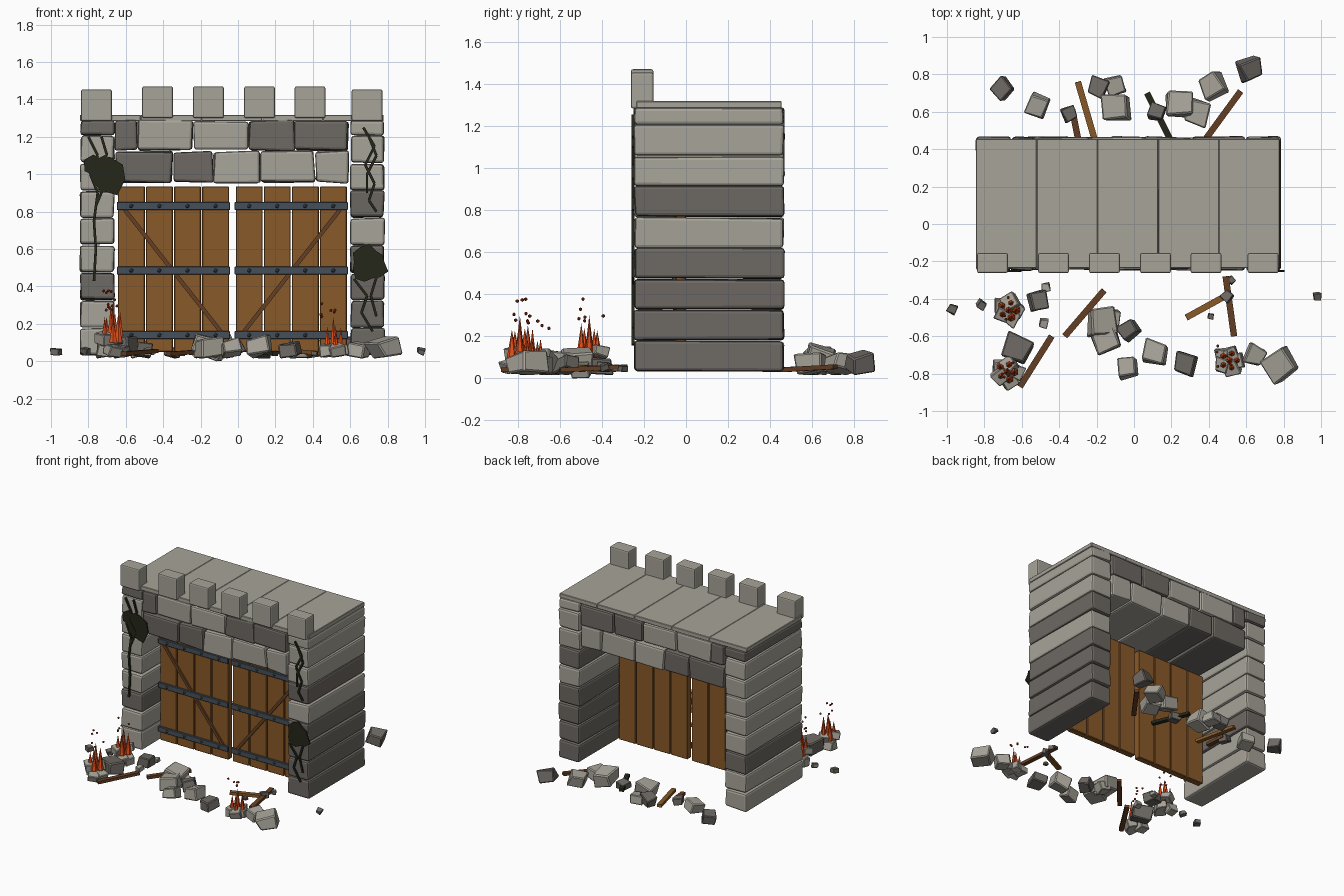
import bpy, bmesh, math, random
from mathutils import Vector, Matrix, Euler

random.seed(7)
if "Cube" in bpy.data.objects:
    bpy.data.objects.remove(bpy.data.objects["Cube"])


def colour(name, r, g, b):
    m = bpy.data.materials.new(name)
    m.use_nodes = True
    m.diffuse_color = (r, g, b, 1)
    m.node_tree.nodes["Principled BSDF"].inputs["Base Color"].default_value = (r, g, b, 1)
    return m


LIGHT = colour("light stone", .39, .37, .32)
DARK = colour("dark stone", .155, .14, .125)
WOOD = colour("door wood", .25, .1, .022)
BROWN = colour("dark wood", .13, .05, .018)
IRON = colour("iron", .06, .08, .1)
FLAME = colour("flame", .8, .08, .01)
EMBER = colour("ember", .32, .035, .01)
VINE = colour("vine", .018, .02, .01)


def finish(bm, name, mat):
    bmesh.ops.recalc_face_normals(bm, faces=bm.faces[:])
    me = bpy.data.meshes.new(name)
    bm.to_mesh(me)
    bm.free()
    me.materials.append(mat)
    ob = bpy.data.objects.new(name, me)
    bpy.context.collection.objects.link(ob)


def block(name, lo, hi, mat, jitter=0.0, bevel=0.0, segments=1):
    """Box between two corners, with wobbly corners and worn edges."""
    lo, hi = Vector(lo), Vector(hi)
    size = Matrix.Diagonal(hi - lo)
    bm = bmesh.new()
    bmesh.ops.create_cube(bm, size=1)
    for v in bm.verts:
        v.co = (lo + hi) / 2 + size @ v.co
        v.co += Vector([random.uniform(-jitter, jitter) for _ in range(3)])
    bmesh.ops.bevel(bm, geom=bm.edges[:], offset=bevel, segments=segments,
                    profile=.5, affect='EDGES')
    finish(bm, name, mat)


def beam(name, p, q, width, thick, mat):
    """Straight bar from p to q."""
    p, q = Vector(p), Vector(q)
    d = q - p
    bm = bmesh.new()
    bmesh.ops.create_cube(bm, size=1)
    place = (Matrix.Translation((p + q) / 2) @ d.to_track_quat('Z', 'Y').to_matrix().to_4x4()
             @ Matrix.Diagonal((width, thick, d.length, 1)))
    bm.transform(place)
    finish(bm, name, mat)


def stone(name, x, y, size, mat, base=.02):
    """Loose broken stone resting at height base."""
    bm = bmesh.new()
    bmesh.ops.create_cube(bm, size=size)
    for v in bm.verts:
        v.co += Vector([random.uniform(-.12, .12) * size for _ in range(3)])
        v.co.z *= .75
    bmesh.ops.bevel(bm, geom=bm.edges[:], offset=size * .06, segments=1, affect='EDGES')
    turn = Euler((random.uniform(-.3, .3), random.uniform(-.3, .3), random.uniform(0, 3)))
    bm.transform(turn.to_matrix().to_4x4())
    low = min(v.co.z for v in bm.verts)
    bm.transform(Matrix.Translation((x, y, base - low)))
    finish(bm, name, mat)


# Pillars: stacked full-depth courses
FRONT, BACK = -.245, .465
COURSE = .147
for side, x0, x1, dark_rows in (("right", -.842, -.662, {2, 8}), ("left", .602, .782, {0, 1, 2, 3, 5})):
    for row in range(9):
        z0 = .035 + row * COURSE
        z1 = min(z0 + COURSE - .006, 1.287)
        block(f"{side}_pillar_course_{row}", (x0, FRONT, z0), (x1, BACK, z1),
              DARK if row in dark_rows else LIGHT, .005, .015, 2)

# Lintel: two courses over the gate
for label, z0, z1, cuts, shades in (
        ("upper", 1.128, 1.287, (-.657, -.54, -.24, .058, .303, .593), "DLLDD"),
        ("lower", .955, 1.122, (-.657, -.35, -.132, .122, .412, .593), "DDLLL")):
    for i, shade in enumerate(shades):
        block(f"{label}_lintel_stone_{i}", (cuts[i] + .003, FRONT, z0), (cuts[i + 1] - .003, BACK, z1),
              DARK if shade == "D" else LIGHT, .007, .014, 2)

# Roof slabs
for i in range(5):
    x = -.845 + i * .325
    block(f"roof_slab_{i}", (x, -.235, 1.285), (x + .324, .455, 1.318), LIGHT, 0, .003)

# Battlements
for i, x in enumerate((-.757, -.43, -.158, .115, .385, .69)):
    drop = .016 if i in (0, 5) else 0
    block(f"merlon_{i}", (x - .082, -.262, 1.3 - drop), (x + .082, -.155, 1.47 - drop), LIGHT, 0, .009, 2)

# Double gate: planks, straps, rivets and braces
DOOR_Y = -.05
for side, x0, flip in (("right", -.645, 1), ("left", -.015, -1)):
    pitch = .15
    x1 = x0 + 4 * pitch
    for i in range(4):
        px = x0 + i * pitch
        block(f"{side}_door_plank_{i}", (px + .003, DOOR_Y, .05), (px + pitch - .003, 0, .935), WOOD, 0, .004)
    for j, z in enumerate((.14, .485, .83)):
        block(f"{side}_door_strap_{j}", (x0 - .003, DOOR_Y - .016, z - .021),
              (x1 + .003, DOOR_Y + .002, z + .021), IRON, 0, .003)
        bm = bmesh.new()
        for i in range(4):
            spot = Matrix.Translation((x0 + (i + .5) * pitch, DOOR_Y - .016, z))
            bmesh.ops.create_icosphere(bm, subdivisions=1, radius=.012, matrix=spot)
        finish(bm, f"{side}_door_rivets_{j}", IRON)
    mid = (x0 + x1) / 2
    beam(f"{side}_door_brace", (mid - .26 * flip, DOOR_Y - .005, .81),
         (mid + .26 * flip, DOOR_Y - .005, .15), .016, .022, BROWN)

# Dead vines on the pillar fronts
VINE_Y = FRONT - .007


def vine(name, points):
    for i, ((x, z), (u, w)) in enumerate(zip(points, points[1:])):
        beam(f"{name}_{i}", (x, VINE_Y, z), (u, VINE_Y, w), .012, .014, VINE)


vine("right_vine", ((-.8, 1.2), (-.75, 1.1), (-.79, 1.0), (-.75, .9), (-.77, .75), (-.76, .6), (-.77, .43)))
vine("right_vine_branch", ((-.73, 1.2), (-.70, 1.1), (-.78, 1.06), (-.71, .95), (-.76, .83)))
vine("left_vine", ((.67, 1.25), (.73, 1.15), (.68, 1.05), (.73, .95), (.7, .86), (.74, .8)))
vine("left_vine_branch", ((.7, 1.2), (.74, 1.1), (.69, 1.0), (.69, .9)))
vine("left_low_vine", ((.62, .44), (.69, .35), (.66, .26), (.72, .16)))
vine("left_low_branch", ((.74, .45), (.71, .35), (.74, .24)))


def leaves(name, x, z, radius, count):
    """Flat ragged clump."""
    bm = bmesh.new()
    ring = []
    for i in range(count):
        a = math.tau * i / count + .6
        r = radius * random.uniform(.7, 1.1)
        ring.append(bm.verts.new((x + r * math.cos(a), VINE_Y - .004, z + r * math.sin(a))))
    face = bm.faces.new(ring)
    out = bmesh.ops.extrude_face_region(bm, geom=[face], use_keep_orig=True)
    for v in out["geom"]:
        if isinstance(v, bmesh.types.BMVert):
            v.co.y += .01
    finish(bm, name, VINE)


leaves("right_leaf_clump", -.69, 1.0, .115, 7)
leaves("right_small_clump", -.77, 1.05, .06, 6)
leaves("left_leaf_clump", .70, .52, .105, 13)

# Loose rubble: x, y, size
light_rubble = ((-.52, .63, .1), (-.1, .74, .09), (-.09, .625, .13), (.24, .64, .14), (.34, .6, .12),
                (.42, .74, .11), (-.48, -.53, .045), (-.17, -.53, .14), (-.15, -.62, .13),
                (-.04, -.77, .1), (.115, -.69, .12), (.78, -.755, .13), (.65, -.7, .1), (-.47, -.34, .045))
dark_rubble = ((-.7, .72, .095), (-.35, .59, .07), (-.19, .73, .09), (.12, .6, .08), (.62, .83, .11),
               (-.972, -.455, .05), (-.815, -.43, .045), (-.51, -.405, .1), (-.63, -.67, .13),
               (-.03, -.57, .095), (.27, -.75, .1), (.978, -.39, .04), (.5, -.385, .055),
               (.41, -.495, .03), (.52, -.3, .035))
for label, mat, spots in (("light", LIGHT, light_rubble), ("dark", DARK, dark_rubble)):
    for i, (x, y, s) in enumerate(spots):
        stone(f"{label}_rubble_{i}", x, y, s, mat, .03 if s < .06 else .015)
stone("sunken_rubble", -.13, -.5, .09, LIGHT, 0)

# Fallen timbers: two ends on the ground
timbers = ((WOOD, -.3, .76, -.21, .45), (BROWN, -.33, .61, -.3, .46), (VINE, .07, .7, .2, .44),
           (BROWN, .57, .71, .38, .45), (BROWN, -.16, -.355, -.37, -.6), (BROWN, -.44, -.6, -.61, -.87),
           (BROWN, .49, -.28, .535, -.6), (WOOD, .28, -.5, .48, -.39))
for i, (mat, x, y, u, w) in enumerate(timbers):
    beam(f"fallen_timber_{i}", (x, y, .055), (u, w, .04), .034, .022, mat)

# Small fires on stone heaps, with drifting embers
for name, x, y, z in (("near_gate", -.67, -.46, .1), ("outer", -.68, -.79, .1), ("far", .51, -.73, .04)):
    for i in range(5):
        a = math.tau * i / 5
        stone(f"{name}_hearth_{i}", x + .042 * math.cos(a), y + .042 * math.sin(a), .075, LIGHT,
              .02 + (z - .04) * (i % 2))
    flames, embers = bmesh.new(), bmesh.new()
    for i in range(6):
        a = math.tau * i / 5
        r = .04 if i < 5 else 0
        h = random.uniform(.12, .17) if i < 5 else .2
        spot = Matrix.Translation((x + r * math.cos(a), y + r * math.sin(a), z + h / 2))
        bmesh.ops.create_cone(flames, cap_ends=True, segments=6, radius1=.024, radius2=0, depth=h, matrix=spot)
        spot = Matrix.Translation((x + random.uniform(-.08, .08), y + random.uniform(-.06, .1),
                                   z + random.uniform(.17, .28)))
        bmesh.ops.create_icosphere(embers, subdivisions=1, radius=.009, matrix=spot)
    finish(flames, f"{name}_fire", FLAME)
    finish(embers, f"{name}_embers", EMBER)
